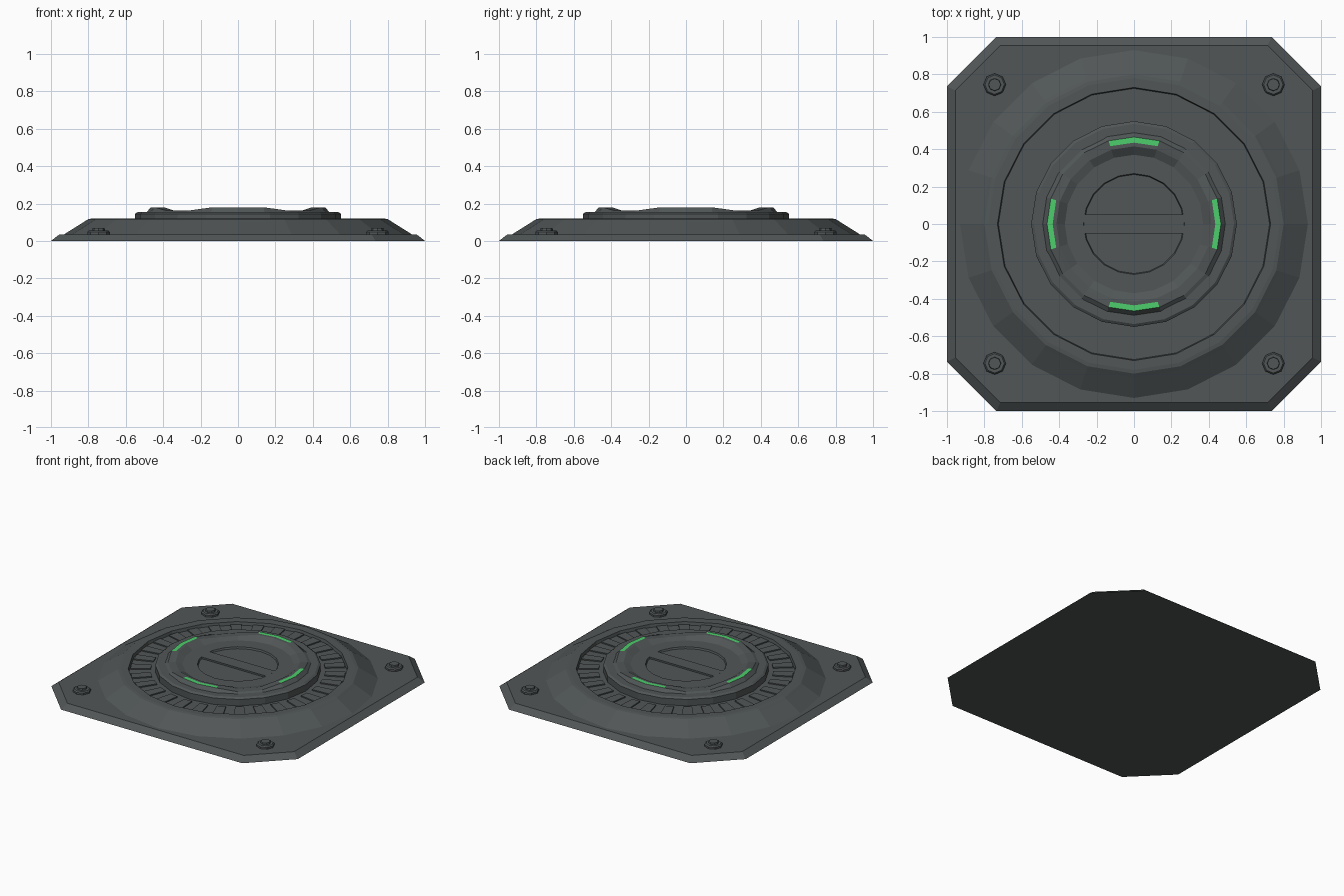
import bpy, bmesh, math

if "Cube" in bpy.data.objects:
    bpy.data.objects.remove(bpy.data.objects["Cube"])

def material(name, rgb):
    m = bpy.data.materials.new(name)
    m.diffuse_color = (*rgb, 1)
    m.use_nodes = True
    m.node_tree.nodes["Principled BSDF"].inputs["Base Color"].default_value = m.diffuse_color
    return m

METAL = material("dark_grey_metal", (0.082, 0.093, 0.094))
GREEN = material("green_light", (0.075, 0.62, 0.15))

def finish(name, bm, mats=(METAL,)):
    bmesh.ops.recalc_face_normals(bm, faces=bm.faces)
    me = bpy.data.meshes.new(name)
    bm.to_mesh(me)
    bm.free()
    for m in mats:
        me.materials.append(m)
    ob = bpy.data.objects.new(name, me)
    bpy.context.collection.objects.link(ob)
    return ob

def lathe(name, profile, n=20, at=(0, 0), cap=True):
    """Spin (radius, z) points into a flat-faced shell; cap closes the last loop."""
    bm = bmesh.new()
    loops = [[bm.verts.new((at[0] + r * math.cos(2 * math.pi * i / n),
                            at[1] + r * math.sin(2 * math.pi * i / n), z))
              for i in range(n)] for r, z in profile]
    for a, b in zip(loops, loops[1:]):
        for i in range(n):
            j = (i + 1) % n
            bm.faces.new((a[i], a[j], b[j], b[i]))
    if cap:
        bm.faces.new(loops[-1])
    return finish(name, bm)

def prism(name, outlines):
    """Stack (outline, z) layers into a closed solid."""
    bm = bmesh.new()
    loops = [[bm.verts.new((x, y, z)) for x, y in pts] for pts, z in outlines]
    n = len(loops[0])
    for a, b in zip(loops, loops[1:]):
        for i in range(n):
            j = (i + 1) % n
            bm.faces.new((a[i], a[j], b[j], b[i]))
    bm.faces.new(loops[0])
    bm.faces.new(loops[-1])
    return finish(name, bm)

def octagon(h, c):
    return [(h, -c), (h, c), (c, h), (-c, h), (-h, c), (-h, -c), (-c, -h), (c, -h)]

# Base plate with clipped corners and a bevelled edge
prism("base_plate", [(octagon(1, 0.735), 0), (octagon(0.955, 0.715), 0.035)])

# Raised conical collar with recessed vent floor
lathe("collar", [(0.93, 0.035), (0.82, 0.104), (0.80, 0.117), (0.78, 0.12),
                 (0.73, 0.12), (0.725, 0.098), (0.50, 0.098)])

# Radial vent slats
bm = bmesh.new()
for k in range(30):
    a0, a1 = math.radians(12 * k + 3), math.radians(12 * k + 9)
    lo, hi = [[bm.verts.new((r * math.cos(a), r * math.sin(a), z))
               for r, a in ((0.58, a0), (0.715, a0), (0.715, a1), (0.58, a1))]
              for z in (0.097, 0.106)]
    bm.faces.new(hi)
    for i in range(4):
        j = (i + 1) % 4
        bm.faces.new((lo[i], lo[j], hi[j], hi[i]))
finish("vent_slats", bm)

# Central hub: stepped rim, dished floor and round recess
lathe("hub", [(0.55, 0.095), (0.55, 0.145), (0.535, 0.155), (0.46, 0.155),
              (0.37, 0.15), (0.27, 0.15), (0.265, 0.138)])

# Bar dividing the recess into two half-moon pockets
bar = [(-0.268, -0.05), (0.268, -0.05), (0.268, 0.05), (-0.268, 0.05)]
prism("centre_bar", [(bar, 0.13), (bar, 0.15)])

# Light ring: raised on the four sides, low at the diagonals
angles = [q * 90 + d for q in range(4) for d in (0, 17, 35, 55, 73)]
bm = bmesh.new()
rows = []
for a in angles:
    t = math.radians(a)
    top = 0.18 if min(a % 90, 90 - a % 90) < 20 else 0.162
    section = [(0.49, 0.153), (0.465, top), (0.435, top), (0.415, top), (0.37, 0.15)]
    rows.append([bm.verts.new((r * math.cos(t), r * math.sin(t), z)) for r, z in section])
for i, row in enumerate(rows):
    nxt = rows[(i + 1) % len(rows)]
    for s in range(4):
        f = bm.faces.new((row[s], nxt[s], nxt[s + 1], row[s + 1]))
        if s == 1 and i % 5 in (0, 4):
            f.material_index = 1      # glowing strips on the raised tops
finish("light_ring", bm, (METAL, GREEN))

# Corner bolts
for sx in (-1, 1):
    for sy in (-1, 1):
        lathe("corner_bolt", [(0.06, 0.03), (0.06, 0.048), (0.052, 0.056), (0.034, 0.056),
                              (0.032, 0.068)], n=8, at=(0.745 * sx, 0.745 * sy))
